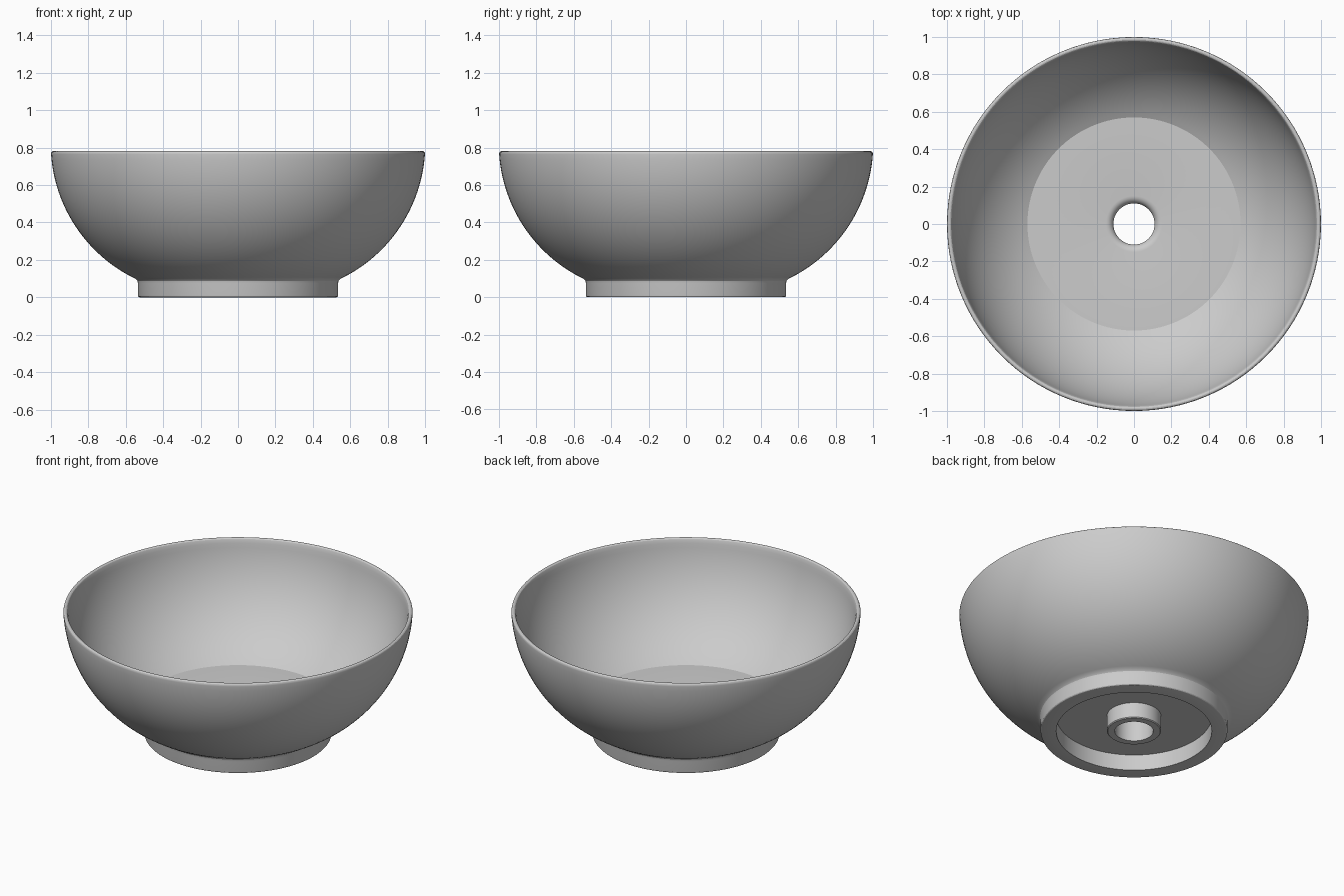
import bpy, bmesh, math

if "Cube" in bpy.data.objects:
    bpy.data.objects.remove(bpy.data.objects["Cube"])

SEGMENTS = 128


def arc(cx, cz, r0, r1, a0, a1, n):
    """Points on an arc (degrees) whose radius blends from r0 to r1."""
    pts = []
    for i in range(n + 1):
        t = i / n
        a = math.radians(a0 + (a1 - a0) * t)
        r = r0 + (r1 - r0) * t
        pts.append((cx + r * math.cos(a), cz + r * math.sin(a)))
    return pts


def lathe(name, profile):
    """Revolve a closed (radius, height) profile around z."""
    bm = bmesh.new()
    rings = []
    for r, z in profile:
        rings.append([bm.verts.new((r * math.cos(2 * math.pi * s / SEGMENTS),
                                    r * math.sin(2 * math.pi * s / SEGMENTS), z))
                      for s in range(SEGMENTS)])
    for i, a in enumerate(rings):
        b = rings[(i + 1) % len(rings)]
        for s in range(SEGMENTS):
            t = (s + 1) % SEGMENTS
            bm.faces.new((a[s], a[t], b[t], b[s]))
    bmesh.ops.recalc_face_normals(bm, faces=bm.faces)
    mesh = bpy.data.meshes.new(name)
    bm.to_mesh(mesh)
    bm.free()
    obj = bpy.data.objects.new(name, mesh)
    bpy.context.collection.objects.link(obj)
    bpy.context.view_layer.objects.active = obj
    obj.select_set(True)
    bpy.ops.object.shade_smooth_by_angle(angle=math.radians(25))
    obj.select_set(False)
    return obj


profile = []
# foot ring outside, with a small fillet up into the bowl
profile += arc(0.525, 0.01, 0.01, 0.01, -90, 0, 3)
profile += [(0.535, 0.075), (0.538, 0.088), (0.547, 0.098)]
# outer wall, rising to the rim
profile += arc(0.20, 0.82, 0.801, 0.801, -63, -4, 28)
# rounded rim
profile += arc(0.987, 0.769, 0.012, 0.012, 10, 170, 6)
# inner wall, down to the flat floor
profile += arc(0.20, 0.82, 0.774, 0.748, -5, -60.4, 28)
# floor and rounded drain edge
profile += arc(0.15, 0.13, 0.04, 0.04, 90, 180, 6)
# drain bore and spigot underneath
profile += [(0.11, 0.0), (0.15, 0.0), (0.155, 0.005), (0.155, 0.10)]
# recess inside the foot ring
profile += [(0.445, 0.10), (0.445, 0.0)]

lathe("basin", profile)
